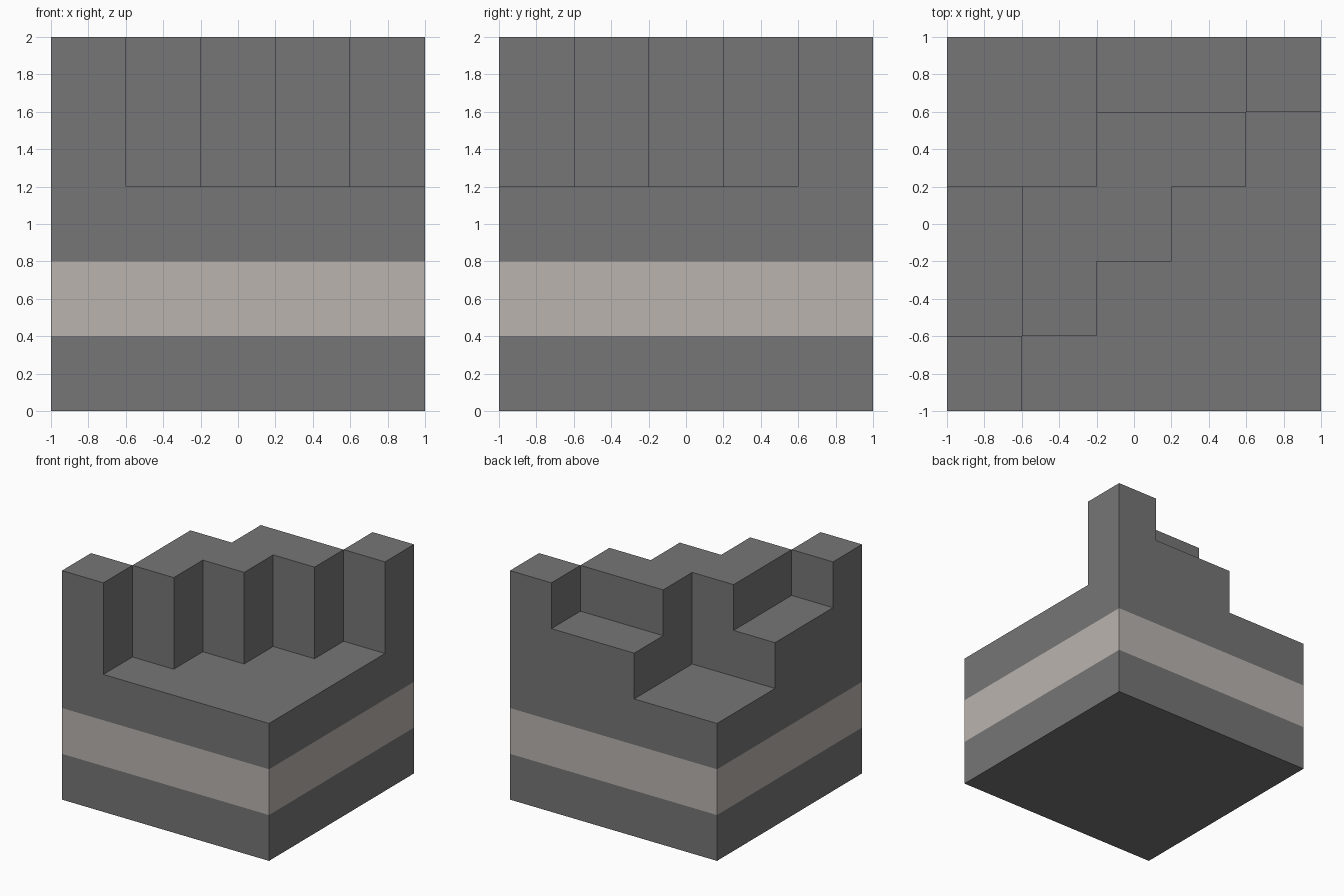
import bpy, bmesh
from math import radians
from mathutils import Vector

CELL = 0.4

# Storeys standing on each cell: rows run front to back, columns along +x
HEIGHTS = ["53333",
           "45333",
           "45533",
           "33553",
           "33445"]
N = len(HEIGHTS)

old = bpy.data.objects.get("Cube")
if old:
    bpy.data.objects.remove(old, do_unlink=True)


def make_material(name, rgb):
    mat = bpy.data.materials.new(name)
    mat.use_nodes = True
    mat.diffuse_color = (*rgb, 1)
    mat.node_tree.nodes["Principled BSDF"].inputs["Base Color"].default_value = (*rgb, 1)
    return mat


def filled(c):
    x, y, z = (int(v) for v in c)
    return 0 <= x < N and 0 <= y < N and 0 <= z < int(HEIGHTS[y][x])


def to_world(p):
    return Vector((p.x - N / 2, p.y - N / 2, p.z)) * CELL


# Outer skin of the stepped block, one quad per exposed cell side
bm = bmesh.new()
axes = [Vector((1, 0, 0)), Vector((0, 1, 0)), Vector((0, 0, 1))]
for y in range(N):
    for x in range(N):
        for z in range(int(HEIGHTS[y][x])):
            cell = Vector((x, y, z))
            for a in range(3):
                u, v = axes[(a + 1) % 3], axes[(a + 2) % 3]
                for sign in (1, -1):
                    if filled(cell + axes[a] * sign):
                        continue
                    start = cell + axes[a] if sign > 0 else cell
                    corners = [start, start + u, start + u + v, start + v][::sign]
                    face = bm.faces.new([bm.verts.new(to_world(p)) for p in corners])
                    # Pale band around the second storey
                    face.material_index = 1 if z == 1 else 0

# Merge the cell sides into large flat faces
bmesh.ops.remove_doubles(bm, verts=bm.verts[:], dist=0.001)
bmesh.ops.dissolve_limit(bm, angle_limit=radians(1), verts=bm.verts[:],
                         edges=bm.edges[:], delimit={'MATERIAL', 'NORMAL'})

mesh = bpy.data.meshes.new("stepped_block")
bm.to_mesh(mesh)
bm.free()
mesh.materials.append(make_material("dark grey stone", (0.181, 0.181, 0.181)))
mesh.materials.append(make_material("pale warm grey", (0.49, 0.456, 0.429)))
block = bpy.data.objects.new("stepped_block", mesh)
bpy.context.collection.objects.link(block)
